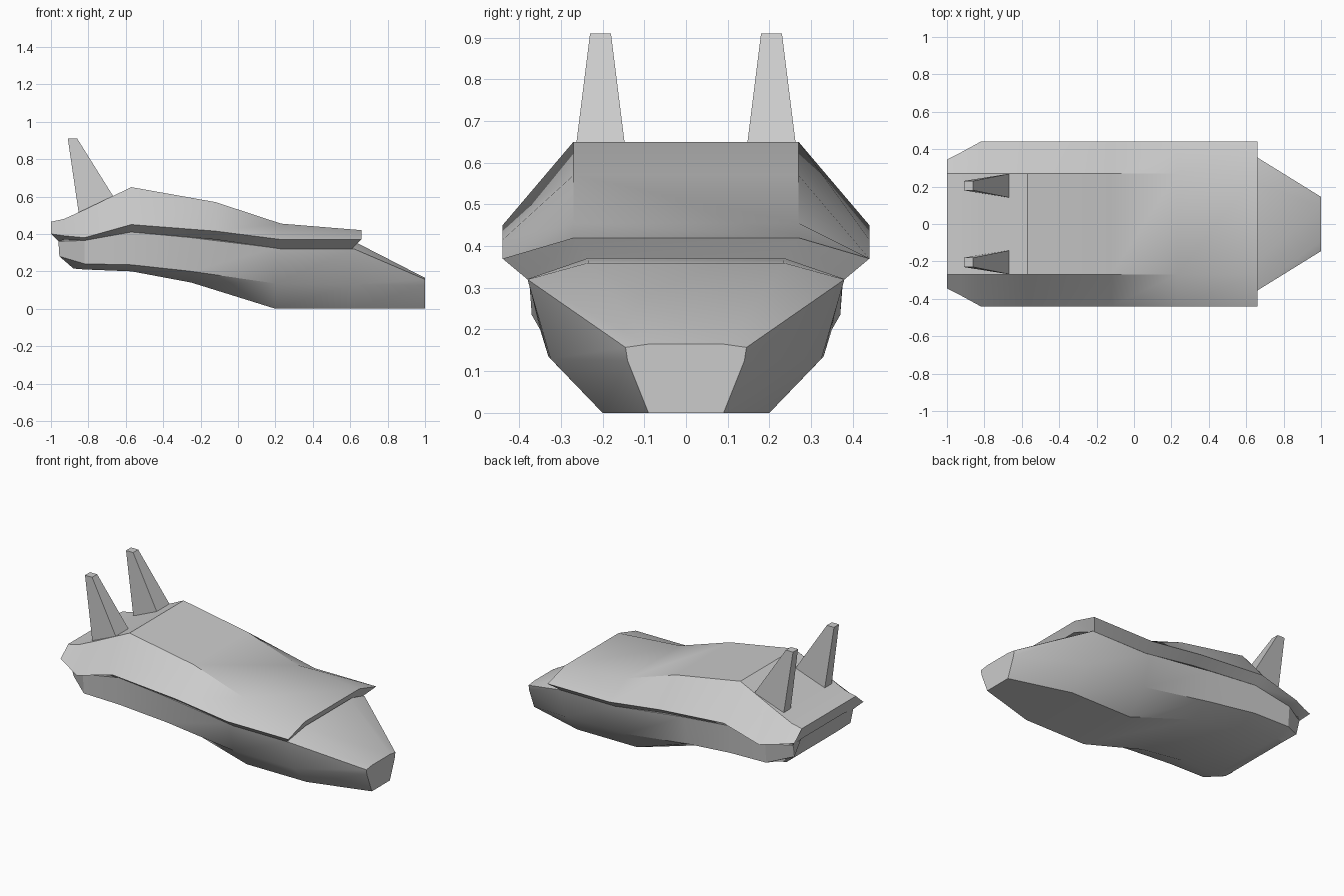
import bpy
import bmesh
from math import radians

cube = bpy.data.objects.get("Cube")
if cube:
    bpy.data.objects.remove(cube, do_unlink=True)

grey = bpy.data.materials.new("hull_grey")
grey.use_nodes = True
colour = (0.6, 0.6, 0.6, 1)
grey.diffuse_color = colour
grey.node_tree.nodes["Principled BSDF"].inputs["Base Color"].default_value = colour


def finish(name, bm, angle=30):
    """Turn a bmesh into a shaded object."""
    bmesh.ops.recalc_face_normals(bm, faces=bm.faces)
    mesh = bpy.data.meshes.new(name)
    bm.to_mesh(mesh)
    bm.free()
    mesh.materials.append(grey)
    obj = bpy.data.objects.new(name, mesh)
    bpy.context.collection.objects.link(obj)
    bpy.ops.object.select_all(action="DESELECT")
    obj.select_set(True)
    bpy.context.view_layer.objects.active = obj
    bpy.ops.object.shade_smooth_by_angle(angle=radians(angle))
    return obj


def loft(name, halves):
    """Skin four-point half sections together with their mirror images."""
    bm = bmesh.new()
    sides = [[[bm.verts.new((x, s * y, z)) for x, y, z in half] for half in halves]
             for s in (1, -1)]
    rings = [left + right[::-1] for left, right in zip(*sides)]
    for a, b in zip(rings, rings[1:]):
        for i in range(len(a)):
            j = (i + 1) % len(a)
            bm.faces.new((a[i], a[j], b[j], b[i]))
    # End caps: one panel per side and one across the middle
    for end in (0, -1):
        left, right = sides[0][end], sides[1][end]
        bm.faces.new(left)
        bm.faces.new(right)
        bm.faces.new((left[0], left[3], right[3], right[0]))
    return finish(name, bm)


# Upper shell: x, top height, rim height, rim half width, underside drop
shell = [(-0.93, 0.48, 0.39, 0.38, 0.02),
         (-0.82, 0.53, 0.38, 0.44, 0.015),
         (-0.57, 0.65, 0.45, 0.44, 0.04),
         (-0.12, 0.57, 0.415, 0.44, 0.045),
         (0.23, 0.455, 0.37, 0.44, 0.05)]
tail = [(-1, 0.27, 0.465), (-1, 0.345, 0.4), (-0.96, 0.3, 0.36), (-0.96, 0.2, 0.37)]
lip = [(0.66, 0.27, 0.42), (0.66, 0.44, 0.37), (0.61, 0.38, 0.32), (0.635, 0.235, 0.37)]
body = [[(x, 0.27, top), (x, w, rim), (x, w - 0.06, rim - drop), (x, 0.235, rim)]
        for x, top, rim, w, drop in shell]
loft("upper_shell", [tail] + body + [lip])

# Lower hull: x, top height, chine half width and height, bottom half width and height
hull = [(-0.82, 0.365, 0.37, 0.24, 0.27, 0.21),
        (-0.57, 0.41, 0.37, 0.235, 0.25, 0.2),
        (-0.25, 0.38, 0.35, 0.2, 0.22, 0.14),
        (0.2, 0.325, 0.33, 0.135, 0.2, 0),
        (0.62, 0.32, 0.325, 0.13, 0.2, 0)]
stern = [(-0.95, 0.2, 0.37), (-0.96, 0.3, 0.36), (-0.955, 0.28, 0.28), (-0.88, 0.25, 0.215)]
nose = [(1, 0.09, 0.165), (1, 0.145, 0.157), (1, 0.14, 0.125), (1, 0.09, 0)]
belly = [[(x, 0.235, top + 0.04), (x, 0.38, top), (x, cw, cz), (x, bw, bz)]
         for x, top, cw, cz, bw, bz in hull]
loft("lower_hull", [stern] + belly + [nose])


# Tail fins: tapered blades, wide at the leading edge
def fin(name, side):
    bm = bmesh.new()
    base = [(-0.66, 0.14, 0.59), (-0.66, 0.27, 0.59), (-0.85, 0.24, 0.5), (-0.85, 0.17, 0.5)]
    tip = [(-0.86, 0.18, 0.91), (-0.86, 0.23, 0.91), (-0.91, 0.23, 0.91), (-0.91, 0.18, 0.91)]
    low, high = [[bm.verts.new((x, side * y, z)) for x, y, z in ring] for ring in (base, tip)]
    bm.faces.new(low)
    bm.faces.new(high)
    for i in range(4):
        j = (i + 1) % 4
        bm.faces.new((low[i], low[j], high[j], high[i]))
    finish(name, bm, 10)


fin("back_fin", 1)
fin("front_fin", -1)
